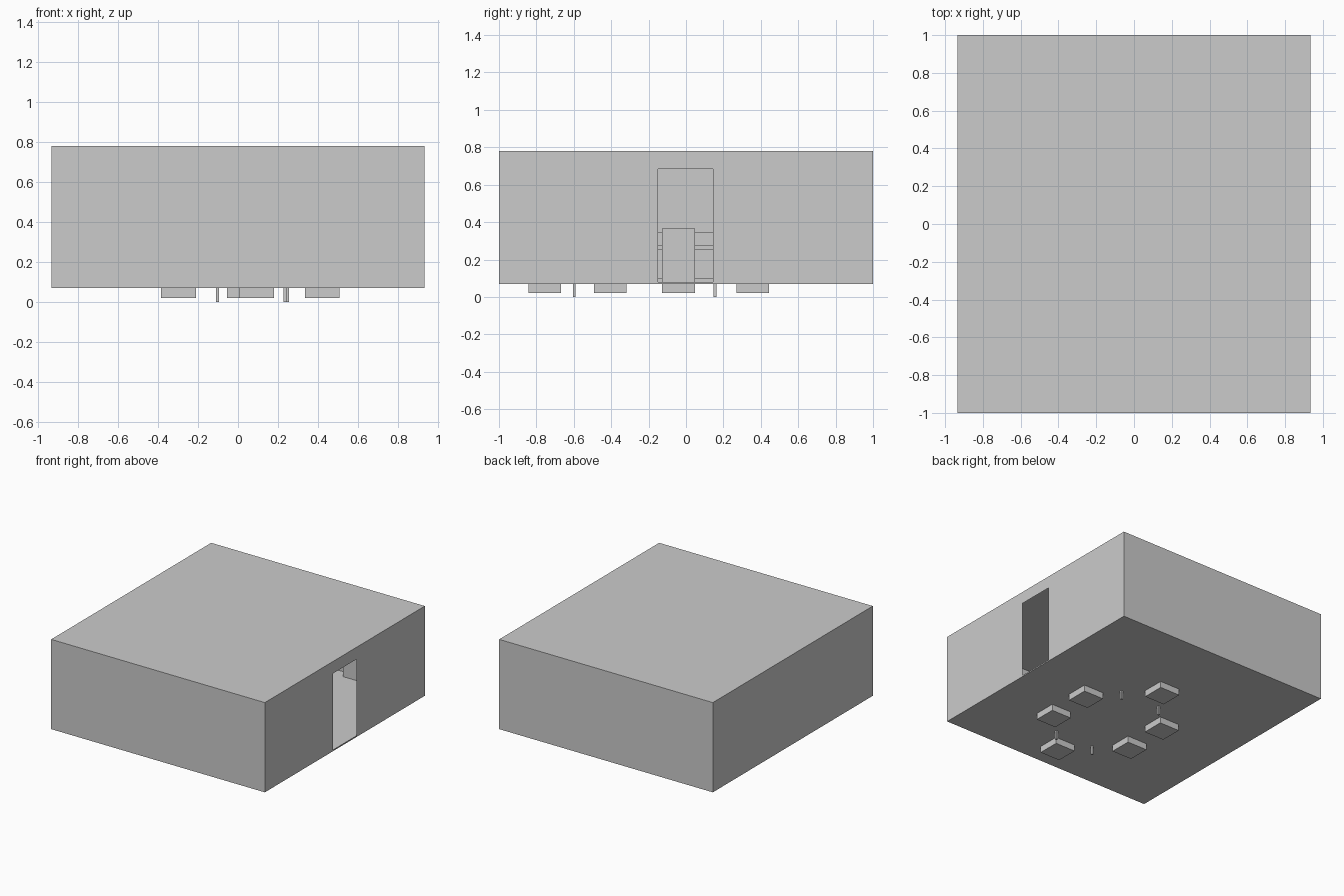
import bpy, bmesh
from mathutils import Matrix

if "Cube" in bpy.data.objects:
    bpy.data.objects.remove(bpy.data.objects["Cube"])


def mesh_object(name, bm):
    me = bpy.data.meshes.new(name)
    bm.to_mesh(me)
    bm.free()
    ob = bpy.data.objects.new(name, me)
    bpy.context.collection.objects.link(ob)
    return ob


def add_box(bm, x0, x1, y0, y1, z0, z1):
    size = Matrix.Diagonal((x1 - x0, y1 - y0, z1 - z0, 1))
    mid = Matrix.Translation(((x0 + x1) / 2, (y0 + y1) / 2, (z0 + z1) / 2))
    return bmesh.ops.create_cube(bm, size=1, matrix=mid @ size)["verts"]


def box(name, *dims):
    bm = bmesh.new()
    add_box(bm, *dims)
    return mesh_object(name, bm)


X, Y, Z0, Z1 = 0.935, 1.0, 0.07, 0.78

# Thin room shell with a doorway in the right wall
bm = bmesh.new()
verts = add_box(bm, -X, X, -Y, Y, Z0, Z1)
right = [f for f in bm.faces if f.calc_center_median().x > X - 0.01]
bmesh.ops.delete(bm, geom=right, context="FACES_ONLY")


def wall_panel(y0, y1, z0, z1):
    corners = ((y0, z0), (y1, z0), (y1, z1), (y0, z1))
    bm.faces.new([bm.verts.new((X, y, z)) for y, z in corners])


D0, D1, DB, DT = -0.15, 0.145, 0.08, 0.685
wall_panel(-Y, D0, Z0, Z1)
wall_panel(D1, Y, Z0, Z1)
wall_panel(D0, D1, DT, Z1)
wall_panel(D0, D1, Z0, DB)
bmesh.ops.remove_doubles(bm, verts=bm.verts, dist=0.0001)
mesh_object("room", bm)

# Table top and its four legs
box("table_top", -0.115, 0.26, -0.615, 0.165, 0.25, 0.275)
for i, (x, y) in enumerate(((-0.103, -0.597), (0.236, -0.597),
                            (-0.103, 0.155), (0.248, 0.155))):
    w = 0.0075
    box(f"table_leg_{i + 1}", x - w, x + w, y - w, y + w, 0, 0.25)


# Chairs: solid seat block with an upright back on the outer side
def chair(name, cx, cy, dx, dy):
    h, t = 0.0875, 0.03
    bm = bmesh.new()
    add_box(bm, cx - h, cx + h, cy - h, cy + h, 0.02, 0.19)
    bx, by = cx + dx * (h - t / 2), cy + dy * (h - t / 2)
    hx, hy = (t / 2, h) if dx else (h, t / 2)
    add_box(bm, bx - hx, bx + hx, by - hy, by + hy, 0.19, 0.365)
    mesh_object(name, bm)


for i, y in enumerate((-0.405, -0.04)):
    chair(f"chair_right_{i + 1}", 0.422, y, 1, 0)
    chair(f"chair_left_{i + 1}", -0.297, y, -1, 0)
chair("chair_front", 0.092, -0.755, 0, -1)
chair("chair_back", 0.032, 0.357, 0, 1)

# Low cabinets against the walls, glimpsed through the doorway
box("sideboard", -X, -0.8, -0.45, 0.45, 0.095, 0.345)
box("back_cabinet", 0.27, 0.7, 0.93, Y, Z0, 0.345)
